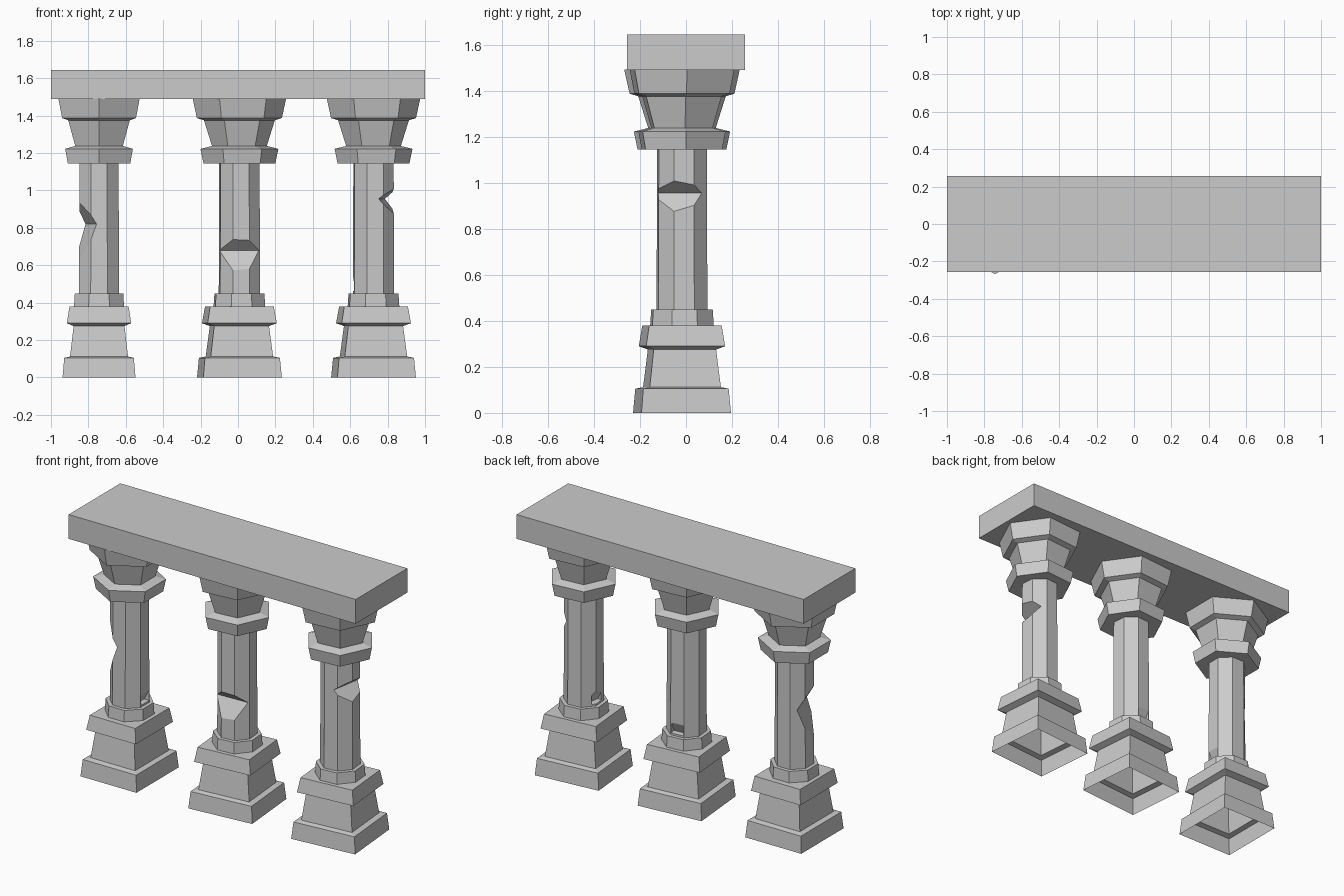
import bpy, bmesh
from math import radians, cos, sin, pi
from mathutils import Matrix

if "Cube" in bpy.data.objects:
    bpy.data.objects.remove(bpy.data.objects["Cube"])

CY = -0.0175


def loft(name, rings, close_bottom=True, close_top=True):
    """rings: lists of (x, y, z) points with equal counts"""
    bm = bmesh.new()
    loops = [[bm.verts.new(p) for p in r] for r in rings]
    n = len(loops[0])
    for a, b in zip(loops, loops[1:]):
        for i in range(n):
            j = (i + 1) % n
            bm.faces.new((a[i], a[j], b[j], b[i]))
    if close_bottom:
        bm.faces.new(loops[0][::-1])
    if close_top:
        bm.faces.new(loops[-1])
    bmesh.ops.recalc_face_normals(bm, faces=bm.faces)
    me = bpy.data.meshes.new(name)
    bm.to_mesh(me)
    bm.free()
    ob = bpy.data.objects.new(name, me)
    bpy.context.collection.objects.link(ob)
    return ob


def polygon(r, z, n, start=0.0):
    return [(r * cos(start + 2 * pi * i / n), r * sin(start + 2 * pi * i / n), z)
            for i in range(n)]


def rect(s, z):
    hx, hy = s * 1.08, s
    return [(-hx, -hy, z), (hx, -hy, z), (hx, hy, z), (-hx, hy, z)]


def wedge(name, x, angle, profile, half_width):
    """Chip cutter: a radial (r, z) profile widened sideways"""
    ob = loft(name, [[(r, s * half_width, z) for r, z in profile] for s in (-1, 1)])
    ob.matrix_world = Matrix.Translation((x, CY, 0)) @ Matrix.Rotation(radians(angle), 4, 'Z')
    ob.hide_render = True
    ob.display_type = 'WIRE'
    return ob


PEDESTAL = [(.195, 0), (.186, .105), (.155, .112), (.136, .275),
            (.172, .29), (.158, .38)]
RING = [(.145, .378), (.140, .45)]
SHAFT = [(.116, .44), (.113, 1.16)]
CAPITAL = [(.193, 1.145), (.209, 1.222), (.147, 1.238), (.190, 1.375),
           (.228, 1.387), (.251, 1.492)]

# side, x, turn, main chip (angle, crease z, drop below, rise above), small chip angle
COLUMNS = [("left", -.743, 90, (198, .82, .22, .13), 0),
           ("middle", .0075, 5, (-88, .68, .13, .07), 95),
           ("right", .7245, 5, (-10, .955, .09, .06), 170)]

for side, x, turn, (ang, zc, drop, rise), small in COLUMNS:
    place = Matrix.Translation((x, CY, 0)) @ Matrix.Rotation(radians(turn), 4, 'Z')
    parts = [
        # stepped pedestal, open underneath
        loft(side + "_pedestal", [rect(s, z) for s, z in PEDESTAL], close_bottom=False),
        # octagonal foot ring and shaft
        loft(side + "_foot_ring", [polygon(r, z, 8, pi / 8) for r, z in RING]),
        loft(side + "_shaft", [polygon(r, z, 8, pi / 8) for r, z in SHAFT]),
        # hexagonal flared capital
        loft(side + "_capital", [polygon(r, z, 6) for r, z in CAPITAL]),
    ]
    for p in parts:
        p.matrix_world = place
    # broken chips in the shaft
    cutters = [
        wedge(side + "_chip_cutter", x, ang,
              [(.045, zc), (.122, zc - drop), (.2, zc - drop - .1),
               (.2, zc + rise + .05), (.122, zc + rise)], .2),
        wedge(side + "_small_chip_cutter", x, small,
              [(.075, .465), (.2, .452), (.2, .62), (.113, .54)], .04),
    ]
    for c in cutters:
        m = parts[2].modifiers.new("chip", 'BOOLEAN')
        m.operation = 'DIFFERENCE'
        m.solver = 'EXACT'
        m.object = c

# lintel slab across the columns
loft("lintel", [[(-1, -.257, z), (1, -.257, z), (1, .257, z), (-1, .257, z)]
                for z in (1.49, 1.643)])
